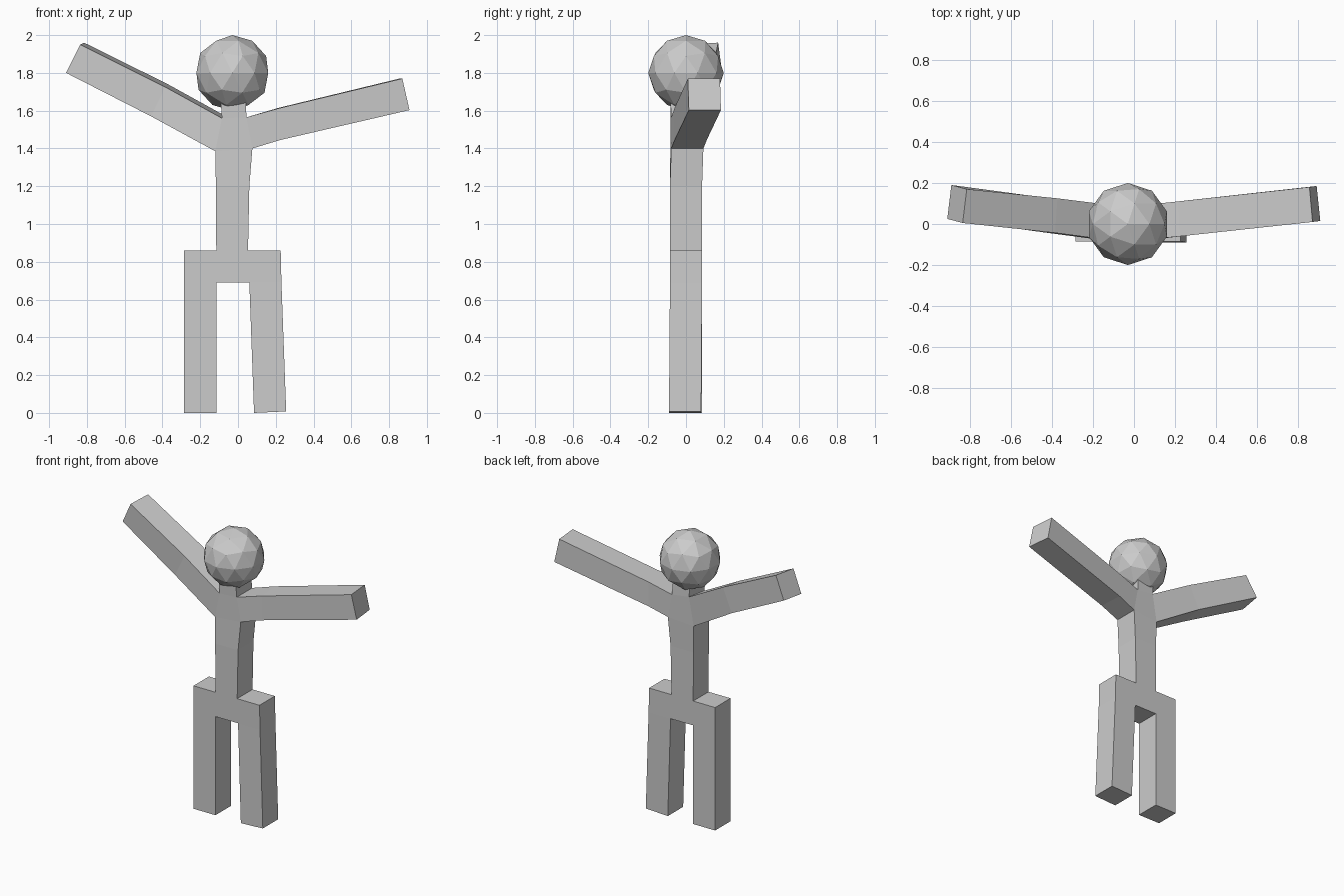
import bpy, bmesh
from mathutils import Vector

if "Cube" in bpy.data.objects:
    bpy.data.objects.remove(bpy.data.objects["Cube"])

# Front-side points of the figure: name -> (x, y, z)
P = {
    # hips
    "h0": (-.285, -.085, .69), "h1": (-.115, -.085, .69), "h2": (.06, -.085, .69), "h3": (.23, -.085, .69),
    "w0": (-.285, -.085, .86), "w1": (-.115, -.085, .86), "w2": (.053, -.085, .86), "w3": (.226, -.085, .86),
    # feet
    "f0": (-.285, -.085, 0), "f1": (-.115, -.085, 0), "f2": (.085, -.09, 0), "f3": (.255, -.09, .008),
    # chest, shoulders, neck
    "c0": (-.117, -.085, 1.2), "c1": (.06, -.085, 1.2),
    "s0": (-.12, -.083, 1.385), "s1": (.076, -.078, 1.40),
    "n0": (-.085, -.083, 1.56), "n1": (.045, -.078, 1.565),
    "t0": (-.092, -.083, 1.66), "t1": (.04, -.083, 1.66),
    # left-hand arm
    "a0": (-.46, -.038, 1.57), "a1": (-.385, -.043, 1.725),
    "e0": (-.91, .025, 1.80), "e1": (-.835, .005, 1.95),
    # right-hand arm
    "b0": (.225, -.06, 1.445), "b1": (.225, -.06, 1.615),
    "g0": (.908, .015, 1.603), "g1": (.87, .01, 1.77),
}
QUADS = ["f0 f1 h1 h0", "f2 f3 h3 h2", "h0 h1 w1 w0", "h1 h2 w2 w1", "h2 h3 w3 w2",
         "w1 w2 c1 c0", "c0 c1 s1 s0", "s0 s1 n1 n0", "n0 n1 t1 t0",
         "a0 s0 n0 a1", "e0 a0 a1 e1", "s1 b0 b1 n1", "b0 g0 g1 b1"]

# Depth direction where the arms twist away from straight back
DEPTH = {"e0": (.02, .165, .01), "e1": (.02, .165, .01), "a0": (.015, .168, .01),
         "a1": (.012, .168, .016), "n0": (0, .172, .022),
         "g0": (-.018, .17, 0), "g1": (-.015, .17, 0), "b0": (-.01, .17, 0), "b1": (-.01, .17, 0)}

# Body: front sheet of quads, extruded backward into a solid
bm = bmesh.new()
front = {k: bm.verts.new(p) for k, p in P.items()}
back = {k: bm.verts.new(Vector(p) + Vector(DEPTH.get(k, (0, .17, 0)))) for k, p in P.items()}
edges = [e for q in QUADS for e in zip(q.split(), q.split()[1:] + q.split()[:1])]
for q in QUADS:
    names = q.split()
    bm.faces.new([front[n] for n in names])
    bm.faces.new([back[n] for n in reversed(names)])
for a, b in edges:
    if (b, a) not in edges:
        bm.faces.new([front[b], front[a], back[a], back[b]])
bmesh.ops.recalc_face_normals(bm, faces=bm.faces)
mesh = bpy.data.meshes.new("body")
bm.to_mesh(mesh)
bm.free()
bpy.context.collection.objects.link(bpy.data.objects.new("body", mesh))

# Head: faceted ball
bpy.ops.mesh.primitive_ico_sphere_add(subdivisions=2, radius=.2, location=(-.03, 0, 1.8))
bpy.context.object.name = "head"
